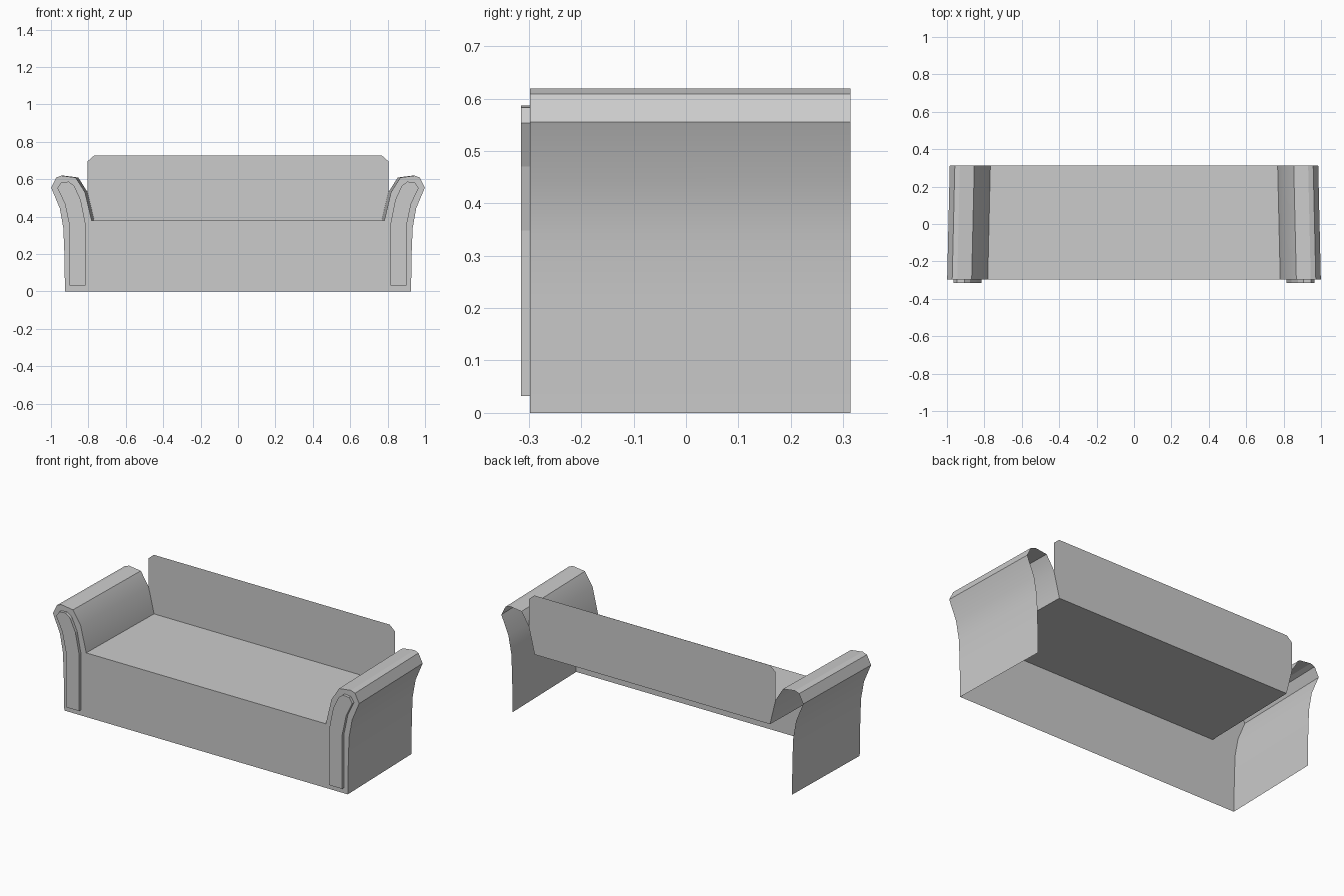
import bpy, bmesh

if "Cube" in bpy.data.objects:
    bpy.data.objects.remove(bpy.data.objects["Cube"])

YF, YB, YT = -0.298, 0.314, -0.315   # front, back and trim planes
SEAT_Z = 0.378

# Arm section from outer foot, over the top, down to the seat (x, z)
arm_profile = [(0.925, 0), (0.929, 0.22), (0.934, 0.34), (0.953, 0.445), (0.999, 0.555),
               (0.972, 0.609), (0.945, 0.619), (0.868, 0.609), (0.818, 0.53), (0.782, SEAT_Z)]
trim_profile = [(0.90, 0.032), (0.90, 0.348), (0.926, 0.47), (0.966, 0.553), (0.946, 0.583),
                (0.905, 0.587), (0.876, 0.565), (0.841, 0.49), (0.816, 0.365), (0.816, 0.032)]


def make(name, verts, faces, mirror=False):
    mesh = bpy.data.meshes.new(name)
    mesh.from_pydata(verts, [], faces)
    bm = bmesh.new()
    bm.from_mesh(mesh)
    bmesh.ops.recalc_face_normals(bm, faces=bm.faces)
    bm.to_mesh(mesh)
    bm.free()
    ob = bpy.data.objects.new(name, mesh)
    bpy.context.collection.objects.link(ob)
    if mirror:
        ob.modifiers.new("Mirror", 'MIRROR').use_mirror_merge = False
    return ob


def both_sides(half):
    return half + [(-x, z) for x, z in reversed(half)]


def flat_panel(name, half, y):
    pts = both_sides(half)
    return make(name, [(x, y, z) for x, z in pts], [tuple(range(len(pts)))])


# Front panel, running up into both arm fronts
flat_panel("front_panel", arm_profile, YF)

# Back rest, a single panel with clipped corners
flat_panel("back_rest", [(0.768, SEAT_Z), (0.805, 0.53), (0.805, 0.695), (0.77, 0.726)], YB)

# Seat, slightly narrower at the back
make("seat", [(-0.782, YF, SEAT_Z), (0.782, YF, SEAT_Z),
              (0.768, YB, SEAT_Z), (-0.768, YB, SEAT_Z)], [(0, 1, 2, 3)])

# Arms: open shells tapering inward to the back
n = len(arm_profile)
arms = make("arms",
            [(x, YF, z) for x, z in arm_profile] + [(x - 0.014, YB, z) for x, z in arm_profile],
            [(i, i + 1, n + i + 1, n + i) for i in range(n - 1)], mirror=True)
bpy.context.view_layer.objects.active = arms
arms.select_set(True)
bpy.ops.object.shade_smooth_by_angle(angle=0.45)

# Raised trim on the arm fronts
m = len(trim_profile)
make("arm_trim",
     [(x, YT, z) for x, z in trim_profile] + [(x, YF, z) for x, z in trim_profile],
     [tuple(range(m))] + [(i, (i + 1) % m, m + (i + 1) % m, m + i) for i in range(m)], mirror=True)
